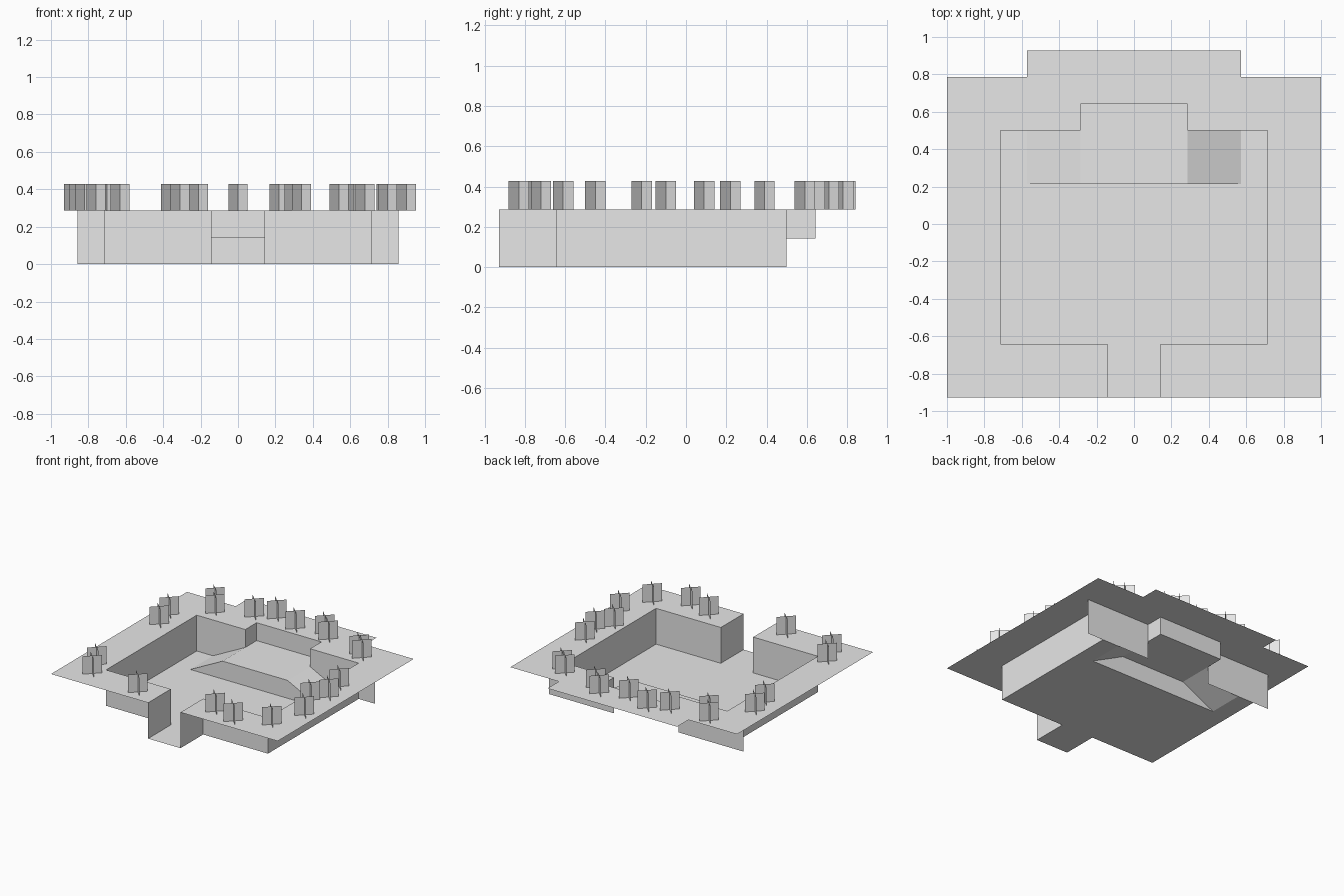
import bpy
import bmesh
from mathutils import Vector

cube = bpy.data.objects.get("Cube")
if cube:
    bpy.data.objects.remove(cube, do_unlink=True)

U = 1 / 7          # layout module
TOP, STEP = 2, 1   # ground and platform levels, in modules

grey = bpy.data.materials.new("plain_grey")
grey.use_nodes = True
grey.diffuse_color = (0.8, 0.8, 0.8, 1)
grey.node_tree.nodes["Principled BSDF"].inputs["Base Color"].default_value = (0.8, 0.8, 0.8, 1)


def sheet(name, faces, mirror=True):
    """Thin surfaces from corner lists in modules, mirrored over x = 0."""
    bm = bmesh.new()
    for corners in faces:
        bm.faces.new([bm.verts.new(Vector(c) * U) for c in corners])
    bmesh.ops.remove_doubles(bm, verts=bm.verts, dist=0.0001)
    bmesh.ops.triangulate(bm, faces=[f for f in bm.faces if len(f.verts) > 4])
    mesh = bpy.data.meshes.new(name)
    bm.to_mesh(mesh)
    bm.free()
    mesh.materials.append(grey)
    obj = bpy.data.objects.new(name, mesh)
    bpy.context.collection.objects.link(obj)
    if mirror:
        mod = obj.modifiers.new("mirror", "MIRROR")
        mod.use_clip = True
    return obj


def flat(points, z):
    return [(x, y, z) for x, y in points]


def wall(path, low, high):
    """Upright quads along a path, facing its left side."""
    return [[(*b, low), (*a, low), (*a, high), (*b, high)]
            for a, b in zip(path, path[1:])]


# Upper ground around the sunken court, open at the front passage
ground = [(0, 4.5), (2, 4.5), (2, 3.5), (5, 3.5), (5, -4.5), (1, -4.5),
          (1, -6.5), (7, -6.5), (7, 5.5), (4, 5.5), (4, 6.5), (0, 6.5)]
sheet("upper_ground", [flat(ground, TOP)])

# Court floor and entrance passage, cut out under the platform
floor = [(0, -6.5), (1, -6.5), (1, -4.5), (5, -4.5), (5, 3.5),
         (4, 3.5), (4, 1.5), (0, 1.5)]
sheet("court_floor", [flat(floor, 0)])

# Retaining walls; the back ones run past the court corners
sheet("court_walls", wall([(1, -6.5), (1, -4.5), (5, -4.5), (5, 3.5)], 0, TOP))
sheet("back_walls", wall([(6, 3.5), (2, 3.5)], 0, TOP))
sheet("recess_walls", wall([(2, 3.5), (2, 4.5), (0, 4.5)], STEP, TOP))

# Raised platform with side ramps
sheet("platform", [flat([(0, 1.5), (2, 1.5), (2, 4.5), (0, 4.5)], STEP)])
sheet("ramps", [[(2, 1.5, STEP), (4, 1.5, 0), (4, 3.5, 0), (2, 3.5, STEP)]])
sheet("platform_front", [[(0, 1.5, 0), (4, 1.5, 0), (2, 1.5, STEP), (0, 1.5, STEP)]])

# Trees: two crossed square cards set on the diagonals
trees = [(-.88, .39), (-.85, .22), (-.70, .71), (-.63, .61), (-.36, .72),
         (-.21, .79), (0, .72), (.22, .78), (.30, .71), (.62, .64),
         (.68, .59), (-.82, -.61), (-.76, -.75), (-.31, -.82), (.34, -.77),
         (.54, -.83), (.80, -.72), (.90, -.45), (.79, -.22), (.87, -.10),
         (.83, .09)]
r = 0.5 ** 1.5
cards = wall([(-r, -r), (r, r)], 0, 1) + wall([(r, -r), (-r, r)], 0, 1)
for i, (x, y) in enumerate(trees):
    tree = sheet(f"tree_{i + 1}", cards, mirror=False)
    tree.location = (x, y, TOP * U)
